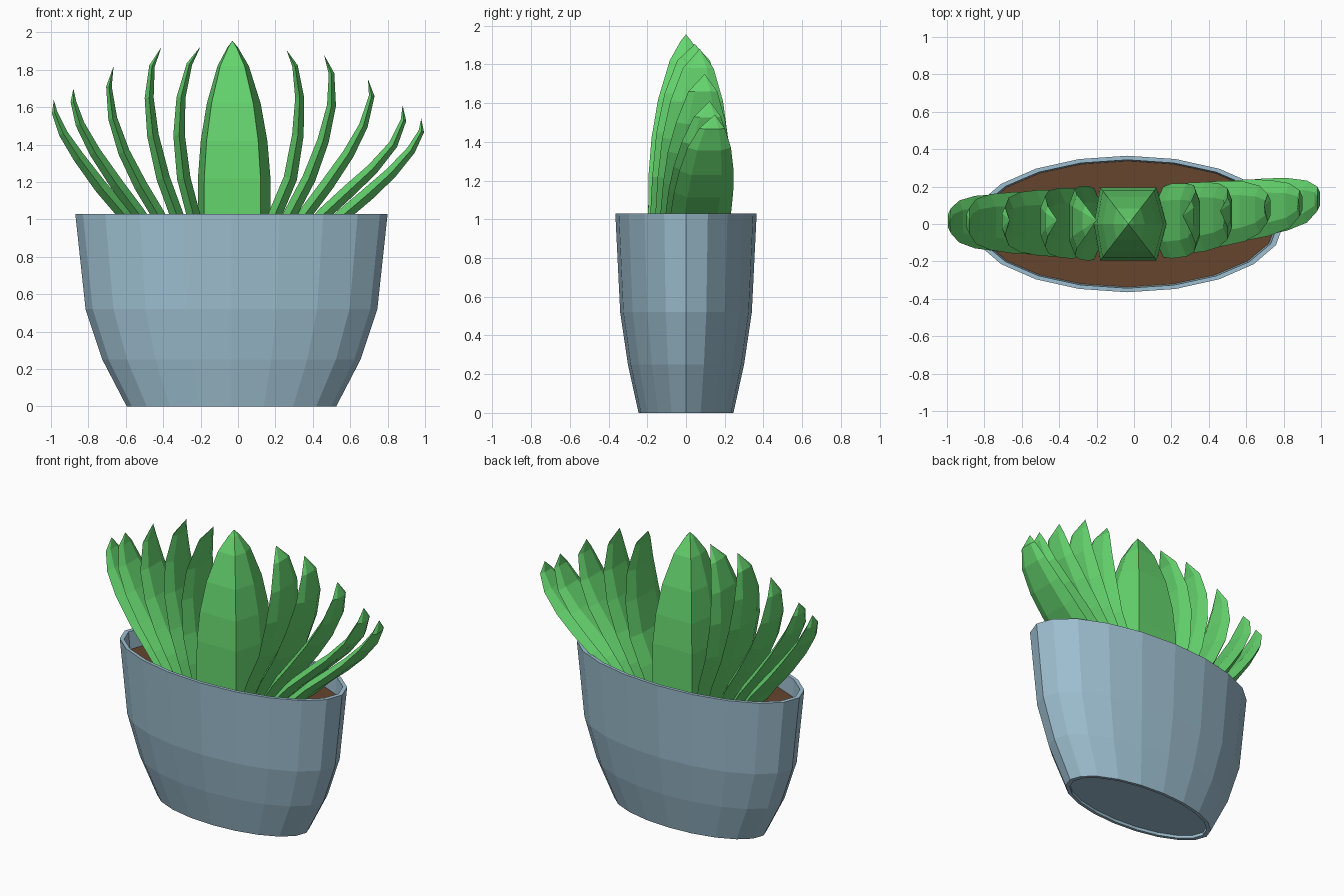
import bpy, bmesh, math
from mathutils import Vector


def material(name, rgb):
    m = bpy.data.materials.new(name)
    m.diffuse_color = (*rgb, 1)
    return m


GREEN = material("leaf green", (0.13, 0.66, 0.155))
BLUE = material("pot blue grey", (0.34, 0.52, 0.63))
BROWN = material("soil brown", (0.13, 0.058, 0.026))


def loft(name, rings, mat):
    """Skin a list of rings; a ring with one point closes to a tip."""
    bm = bmesh.new()
    vs = [[bm.verts.new(p) for p in r] for r in rings]
    for a, b in zip(vs, vs[1:]):
        n = max(len(a), len(b))
        for i in range(n):
            j = (i + 1) % n
            if len(b) == 1:
                bm.faces.new((a[i], a[j], b[0]))
            else:
                bm.faces.new((a[i], a[j], b[j], b[i]))
    for r in (vs[0], vs[-1]):
        if len(r) > 2:
            bm.faces.new(r)
    bmesh.ops.recalc_face_normals(bm, faces=bm.faces[:])
    me = bpy.data.meshes.new(name)
    bm.to_mesh(me)
    bm.free()
    me.materials.append(mat)
    ob = bpy.data.objects.new(name, me)
    bpy.context.collection.objects.link(ob)
    return ob


def oval(rx, ry, z, sides=20):
    return [(-0.035 + rx * math.sin(math.tau * i / sides),
             ry * math.cos(math.tau * i / sides), z) for i in range(sides)]


# Pot: recessed base, foot rim, outer wall, top rim, inner wall
loft("pot", [oval(*r) for r in (
    (0.53, 0.225, 0.02), (0.53, 0.225, 0), (0.56, 0.245, 0), (0.69, 0.30, 0.25),
    (0.78, 0.34, 0.52), (0.835, 0.365, 1.03), (0.805, 0.343, 1.03),
    (0.79, 0.335, 0.86))], BLUE)

# Soil
loft("soil", [oval(0.78, 0.33, 0.87), oval(0.795, 0.337, 0.91)], BROWN)

# Central upright leaf
section = [(0.21, 0), (0.155, 0.2), (-0.155, 0.2),
           (-0.19, 0), (-0.155, -0.2), (0.155, -0.2)]
rings = [[(-0.03 + s * x, s * y, z) for x, y in section] for z, s in (
    (0.88, 0.98), (1.22, 0.97), (1.42, 0.89), (1.62, 0.72), (1.82, 0.42), (1.92, 0.14))]
loft("centre_leaf", rings + [[(-0.03, 0, 1.955)]], GREEN)


# Curved side leaves: broad in y, thin in the x-z plane
def leaf(name, path, y_base, y_tip, wide):
    (x0, z0), (x1, z1) = path[0], path[1]
    k = (0.88 - z0) / (z1 - z0)
    pts = [(x0 + 0.85 * k * (x1 - x0), 0.88)] + path
    widths = (0.93, 1.0, 0.98, 0.9, 0.72, 0.42)
    thick = (0.036, 0.036, 0.036, 0.031, 0.024, 0.015)
    rings = []
    for i, (w, t) in enumerate(zip(widths, thick)):
        a, b = pts[max(i - 1, 0)], pts[i + 1]
        d = Vector((b[0] - a[0], b[1] - a[1])).normalized()
        n = Vector((d.y, -d.x)) * t
        w *= wide
        y = y_base + (y_tip - y_base) * i / 6
        x, z = pts[i]
        ring = []
        for u, v in ((0, 1), (1, 0.55), (1, -0.55), (0, -1), (-1, -0.55), (-1, 0.55)):
            ring.append((x + n.x * u, y + w * v, z + n.y * u))
        rings.append(ring)
    rings.append([(pts[-1][0], y_tip, pts[-1][1])])
    loft(name, rings, GREEN)


left = [
    [(-0.24, 1.03), (-0.29, 1.22), (-0.315, 1.45), (-0.305, 1.65), (-0.26, 1.83), (-0.20, 1.925)],
    [(-0.33, 1.03), (-0.40, 1.22), (-0.455, 1.45), (-0.475, 1.65), (-0.46, 1.82), (-0.41, 1.92)],
    [(-0.43, 1.03), (-0.52, 1.18), (-0.61, 1.36), (-0.67, 1.54), (-0.69, 1.71), (-0.665, 1.82)],
    [(-0.53, 1.03), (-0.65, 1.19), (-0.765, 1.36), (-0.845, 1.51), (-0.88, 1.63), (-0.88, 1.70)],
    [(-0.61, 1.03), (-0.73, 1.17), (-0.85, 1.33), (-0.935, 1.46), (-0.98, 1.57), (-0.985, 1.64)],
]
right = [
    [(0.20, 1.03), (0.28, 1.22), (0.32, 1.45), (0.33, 1.65), (0.305, 1.82), (0.26, 1.905)],
    [(0.28, 1.03), (0.38, 1.22), (0.455, 1.42), (0.50, 1.61), (0.50, 1.78), (0.46, 1.88)],
    [(0.36, 1.03), (0.48, 1.19), (0.59, 1.35), (0.67, 1.50), (0.715, 1.66), (0.695, 1.75)],
    [(0.46, 1.03), (0.59, 1.15), (0.72, 1.27), (0.83, 1.40), (0.885, 1.53), (0.88, 1.61)],
    [(0.57, 1.03), (0.70, 1.14), (0.82, 1.25), (0.925, 1.37), (0.98, 1.47), (0.98, 1.54)],
]
for i in range(5):
    wide = 0.2 - 0.011 * i
    leaf(f"left_leaf_{i + 1}", left[i], 0, 0.02, wide)
    leaf(f"right_leaf_{i + 1}", right[i], 0.01 + 0.013 * i, 0.045 + 0.026 * i, wide)
